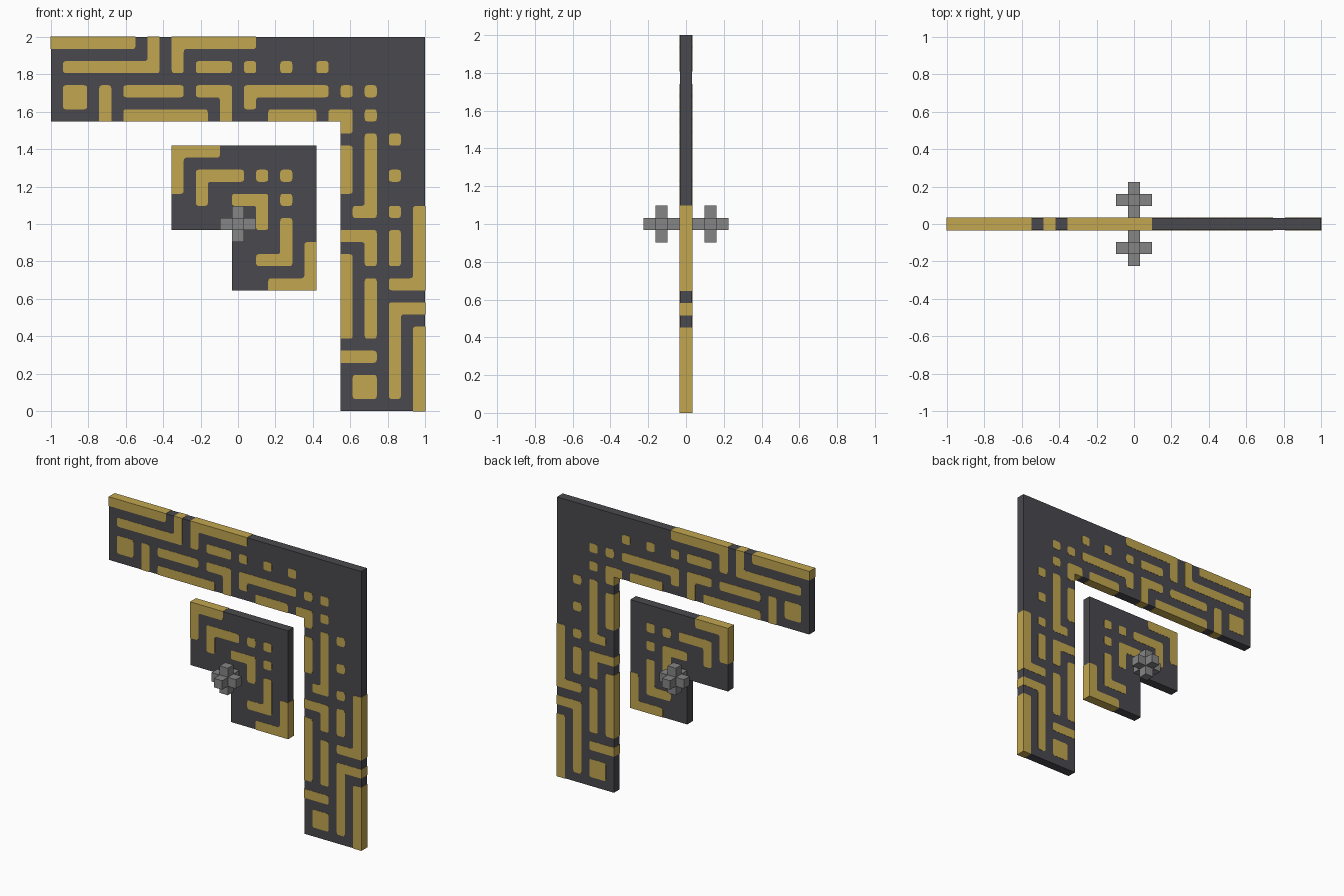
import bpy
import bmesh
from mathutils import Vector

cube = bpy.data.objects.get("Cube")
if cube:
    bpy.data.objects.remove(cube, do_unlink=True)

GRID = 31            # the design sits on a square grid of cells
CELL = 2 / GRID
PROUD = 0.025        # how far inlays stand out of the panel, in cells
ROUND = 0.25         # inlay corner radius, in cells


def material(name, rgb):
    mat = bpy.data.materials.new(name)
    mat.use_nodes = True
    color = (*rgb, 1)
    mat.diffuse_color = color
    bsdf = mat.node_tree.nodes["Principled BSDF"]
    bsdf.inputs["Base Color"].default_value = color
    bsdf.inputs["Roughness"].default_value = 0.8
    return mat


charcoal = material("charcoal", (0.068, 0.066, 0.075))
gold = material("gold", (0.54, 0.38, 0.08))
grey = material("grey", (0.235, 0.235, 0.235))


def finish(name, bm, mat):
    bmesh.ops.recalc_face_normals(bm, faces=bm.faces)
    mesh = bpy.data.meshes.new(name)
    bm.to_mesh(mesh)
    bm.free()
    mesh.materials.append(mat)
    obj = bpy.data.objects.new(name, mesh)
    bpy.context.collection.objects.link(obj)
    return obj


def prism(bm, outline, half_depth):
    """Extrude an outline given in grid cells through the panel depth."""
    verts = [bm.verts.new((p[0] * CELL - 1, -half_depth * CELL, p[1] * CELL))
             for p in outline]
    face = bm.faces.new(verts)
    ext = bmesh.ops.extrude_face_region(bm, geom=[face])
    moved = [g for g in ext["geom"] if isinstance(g, bmesh.types.BMVert)]
    bmesh.ops.translate(bm, verts=moved, vec=(0, 2 * half_depth * CELL, 0))


def stroke_outline(cells, half):
    """Outline of a straight or bent bar running through cell centres."""
    pts = [Vector(c) + Vector((0.5, 0.5)) for c in cells]
    dirs = [(b - a).normalized() for a, b in zip(pts, pts[1:])] or [Vector((1, 0))]
    norms = [Vector((-d.y, d.x)) for d in dirs]
    centres = [pts[0] - dirs[0] * half, *pts[1:-1], pts[-1] + dirs[-1] * half]
    offsets = [norms[0]] + [a + b for a, b in zip(norms, norms[1:])] + [norms[-1]]
    left = [c + o * half for c, o in zip(centres, offsets)]
    right = [c - o * half for c, o in zip(centres, offsets)]
    return left + right[::-1]


def fit_to_panel(outline, inside):
    """Round free corners; push corners on the panel rim slightly outward."""
    result = []
    for i, p in enumerate(outline):
        before, after = outline[i - 1], outline[(i + 1) % len(outline)]
        out = Vector((0, 0))
        for sx in (-1, 1):
            for sy in (-1, 1):
                if not inside(p.x + sx * 0.1, p.y + sy * 0.1):
                    out += Vector((sx, sy))
        if out.length:
            push = [(v > 0) - (v < 0) for v in out]
            result.append(p + Vector(push) * PROUD)
            continue
        a = p + (before - p).normalized() * ROUND
        b = p + (after - p).normalized() * ROUND
        for t in (0, 0.33, 0.67, 1):
            result.append(a * (1 - t) ** 2 + p * 2 * t * (1 - t) + b * t ** 2)
    return result


def build_panel(name, low, mid, high, mirrored, diagonal, blocks=()):
    """L-shaped panel with inlays that repeat across its diagonal."""
    def inside(c, r):
        return low < c < high and low < r < high and not (c < mid and r < mid)

    bm = bmesh.new()
    prism(bm, [(low, mid), (mid, mid), (mid, low),
               (high, low), (high, high), (low, high)], 0.5)
    finish(name, bm, charcoal)

    strokes = [(s, 0.5) for s in mirrored] + [(b, 1) for b in blocks]
    strokes += [([(r, c) for c, r in s], h) for s, h in strokes]
    strokes += [(s, 0.5) for s in diagonal]
    bm = bmesh.new()
    for cells, half in strokes:
        prism(bm, fit_to_panel(stroke_outline(cells, half), inside), 0.5 + PROUD)
    finish(name + "_inlays", bm, gold)


# Large corner frame
build_panel(
    "corner_frame", 0, 24, 31,
    mirrored=[
        # outer rows
        [(0, 30), (6, 30)],
        [(1, 28), (8, 28), (8, 30)],
        [(10, 28), (10, 30), (16, 30)],
        [(12, 28), (14, 28)],
        [(16, 28)], [(19, 28)], [(22, 28)],
        # inner rows
        [(4, 24), (4, 26)],
        [(6, 26), (10, 26)],
        [(6, 24), (12, 24)],
        [(12, 26), (14, 26), (14, 24)],
        [(16, 25), (16, 26), (22, 26)],
        [(18, 24), (21, 24)],
        [(24, 26)],
    ],
    diagonal=[[(26, 26)], [(23, 24), (24, 24), (24, 23)]],
    blocks=[[(1.5, 25.5)]],
)

# Small inner panel
build_panel(
    "inner_panel", 10, 15, 22,
    mirrored=[
        [(10, 18), (10, 21), (13, 21)],
        [(12, 17), (12, 19), (15, 19)],
        [(17, 19)],
    ],
    diagonal=[[(19, 19)], [(15, 17), (17, 17), (17, 15)]],
)

# Three-way crosses on the front and back of the inner panel
for name, side in (("front_cross", -1), ("back_cross", 1)):
    bm = bmesh.new()
    for axis in range(3):
        size = Vector((CELL, CELL, CELL))
        size[axis] *= 3
        bar = bmesh.ops.create_cube(bm, size=1)["verts"]
        bmesh.ops.scale(bm, verts=bar, vec=size)
    cross = finish(name, bm, grey)
    cross.location = (0, side * 2 * CELL, 1)
